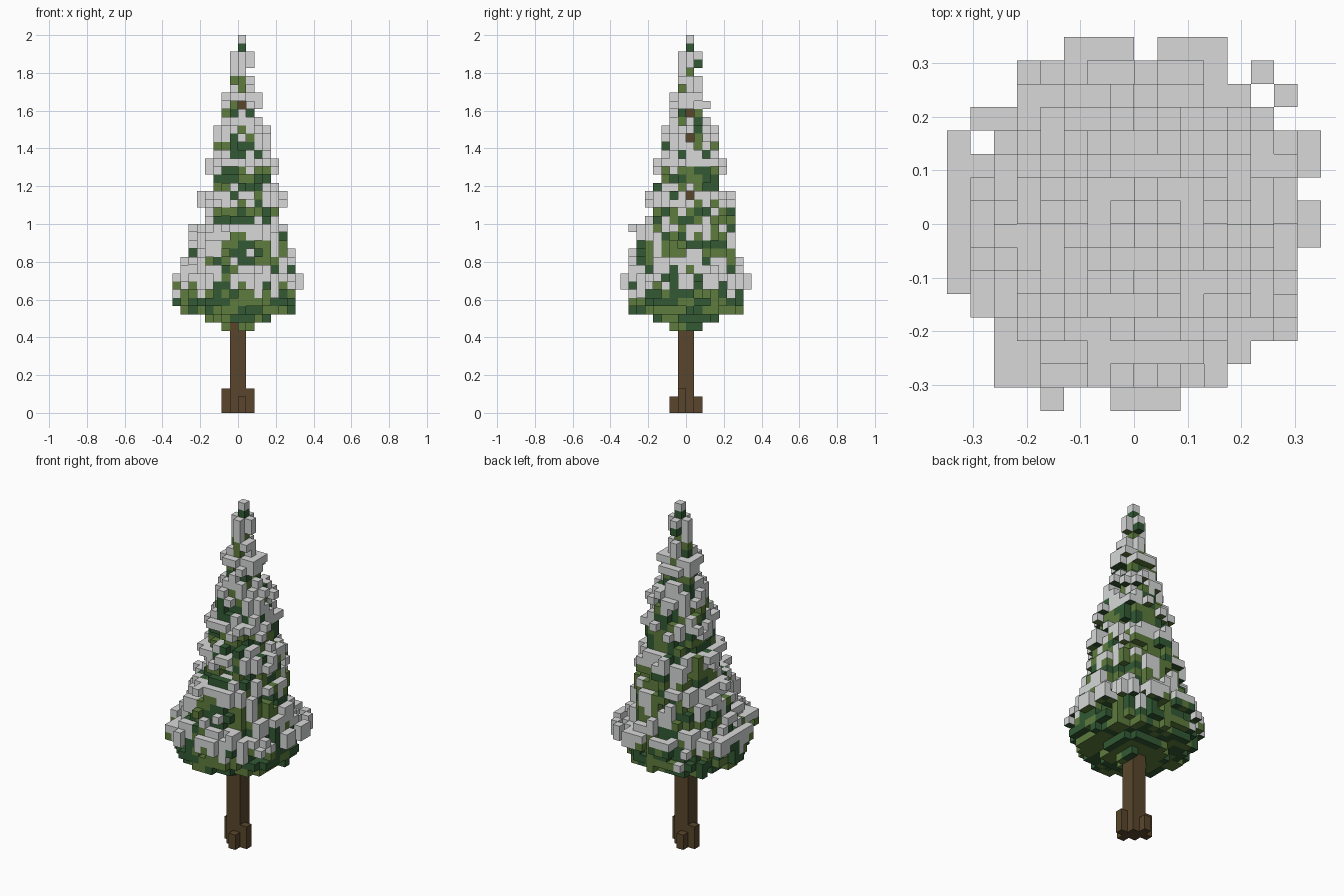
import bpy, bmesh, math, random
from mathutils import Vector

if "Cube" in bpy.data.objects:
    bpy.data.objects.remove(bpy.data.objects["Cube"], do_unlink=True)

rng = random.Random(5)
UNIT = 2 / 46          # edge of one block
FIRST = 10             # lowest foliage layer
SIDES = [Vector(d) for d in ((1, 0, 0), (-1, 0, 0), (0, 1, 0), (0, -1, 0), (0, 0, 1), (0, 0, -1))]


def make_material(name, rgb):
    mat = bpy.data.materials.new(name)
    mat.use_nodes = True
    mat.diffuse_color = (*rgb, 1)
    mat.node_tree.nodes["Principled BSDF"].inputs["Base Color"].default_value = (*rgb, 1)
    return mat


bark = make_material("bark brown", (0.1, 0.062, 0.025))
light_green = make_material("light green", (0.112, 0.202, 0.047))
dark_green = make_material("dark green", (0.032, 0.1, 0.034))
snow_grey = make_material("snow grey", (0.68, 0.69, 0.685))


def build_blocks(name, cells, solid, mats, pick=lambda c, n: 0):
    """Mesh of the block faces that are not covered by a solid neighbour."""
    bm = bmesh.new()
    corners = {}

    def corner(p):
        key = tuple(round(v) for v in p)
        if key not in corners:
            corners[key] = bm.verts.new([k * UNIT for k in key])
        return corners[key]

    for cell in sorted(cells):
        mid = Vector(cell) + Vector((0.5, 0.5, 0.5))
        for n in SIDES:
            if tuple(round(a + b) for a, b in zip(cell, n)) in solid:
                continue
            u = Vector((n.y, n.z, n.x)) / 2
            v = n.cross(u)
            ring = [mid + n / 2 + a * u + b * v for a, b in ((-1, -1), (1, -1), (1, 1), (-1, 1))]
            face = bm.faces.new([corner(p) for p in ring])
            face.material_index = pick(cell, n)
    mesh = bpy.data.meshes.new(name)
    bm.to_mesh(mesh)
    bm.free()
    for mat in mats:
        mesh.materials.append(mat)
    obj = bpy.data.objects.new(name, mesh)
    bpy.context.collection.objects.link(obj)
    return obj


# Trunk, its thin upper stem, and four roots set around it like a pinwheel
trunk = {(x, y, z) for x in (-1, 0) for y in (-1, 0) for z in range(FIRST + 2)}
trunk |= {(0, 0, z) for z in range(FIRST, 39)}
for x, y, height in ((1, -1, 3), (-2, 0, 3), (0, -2, 2), (-1, 1, 2)):
    trunk |= {(x, y, z) for z in range(height)}

# Radius of each foliage layer, from the bottom up
radii = [2.3, 4.7, 7.2, 8, 8.1, 8.4, 8.4, 7.9, 7.5, 7.2, 7, 6.7, 6.9, 6, 5.8, 6.2, 6.1, 5,
         4.6, 5, 5.1, 4.5, 4, 4, 3.8, 2.9, 2.5, 3, 2.9, 1.7, 1.8, 1.5, 1.7, 1.8, 0.6, 0.6]

# Ragged layers: blocks near the rim are left out at random, in small clumps
crown = set()
clump = {}
for layer, radius in enumerate(radii):
    z = FIRST + layer
    centre = 0.0 if z < 23 else 0.5
    rough = min(2.2, radius * 0.45) if layer > 3 else 1.2
    for x in range(-7, 7):
        for y in range(-7, 7):
            key = (x // 2, y // 2, z // 2)
            if key not in clump:
                clump[key] = rng.random()
            gap = rough * (0.45 * clump[key] + 0.55 * rng.random())
            if math.hypot(x + 0.5 - centre, y + 0.5 - centre) < radius - gap:
                crown.add((x, y, z))
crown |= {(0, 0, z) for z in range(FIRST, FIRST + len(radii))}

# Twig tips that stick out around the widest part: x range, y range, lowest layer
tips = [((-8, -7), (-3, 4), 15), ((7, 8), (2, 4), 15), ((7, 8), (-1, 1), 15),
        ((-3, 0), (7, 8), 15), ((1, 4), (7, 8), 15), ((-4, -3), (-8, -7), 15),
        ((-1, 2), (-8, -7), 15), ((-8, -7), (-1, 1), 13), ((5, 6), (6, 7), 15),
        ((6, 7), (5, 6), 15), ((-6, -3), (-7, -6), 15), ((-7, -5), (4, 5), 15)]
for xs, ys, low in tips:
    crown |= {(x, y, z) for x in range(*xs) for y in range(*ys) for z in range(low, 17)}

# Small gaps where the stem shows through
crown -= {(x, 0, z) for x in range(1, 8) for z in (26, 33, 36)}
crown -= {(0, y, 37) for y in range(-8, 0)}
crown -= trunk

# Drop blocks that touch nothing
crown = {c for c in crown
         if any(tuple(round(a + b) for a, b in zip(c, n)) in crown for n in SIDES)}
solid = crown | trunk

# Snow lies on every column top and on many sheltered ledges, drooping over the rim
snow = set()
for x, y, z in sorted(crown):
    if (x, y, z + 1) in solid:
        continue
    open_sky = not any((x, y, k) in solid for k in range(z + 1, 46))
    if not open_sky and (z < FIRST + 4 or rng.random() < 0.5):
        continue
    for depth in range(rng.choice((1, 2, 2, 3)) if z < 45 else 1):
        block = (x, y, z - depth)
        if block not in crown or (depth and block[2] < FIRST + 3):
            break
        snow.add(block)

# Two greens in short random patches
shade = {}


def foliage_colour(cell, normal):
    if cell in snow and normal.z > -0.5:
        return 2
    x, y, z = cell
    key = ((x + z) // 2, (y + z) // 2, z) if z % 3 else cell
    return shade.setdefault(key, rng.randrange(2))


build_blocks("trunk_and_roots", trunk, solid, [bark])
build_blocks("snowy_foliage", crown, solid, [light_green, dark_green, snow_grey], foliage_colour)
